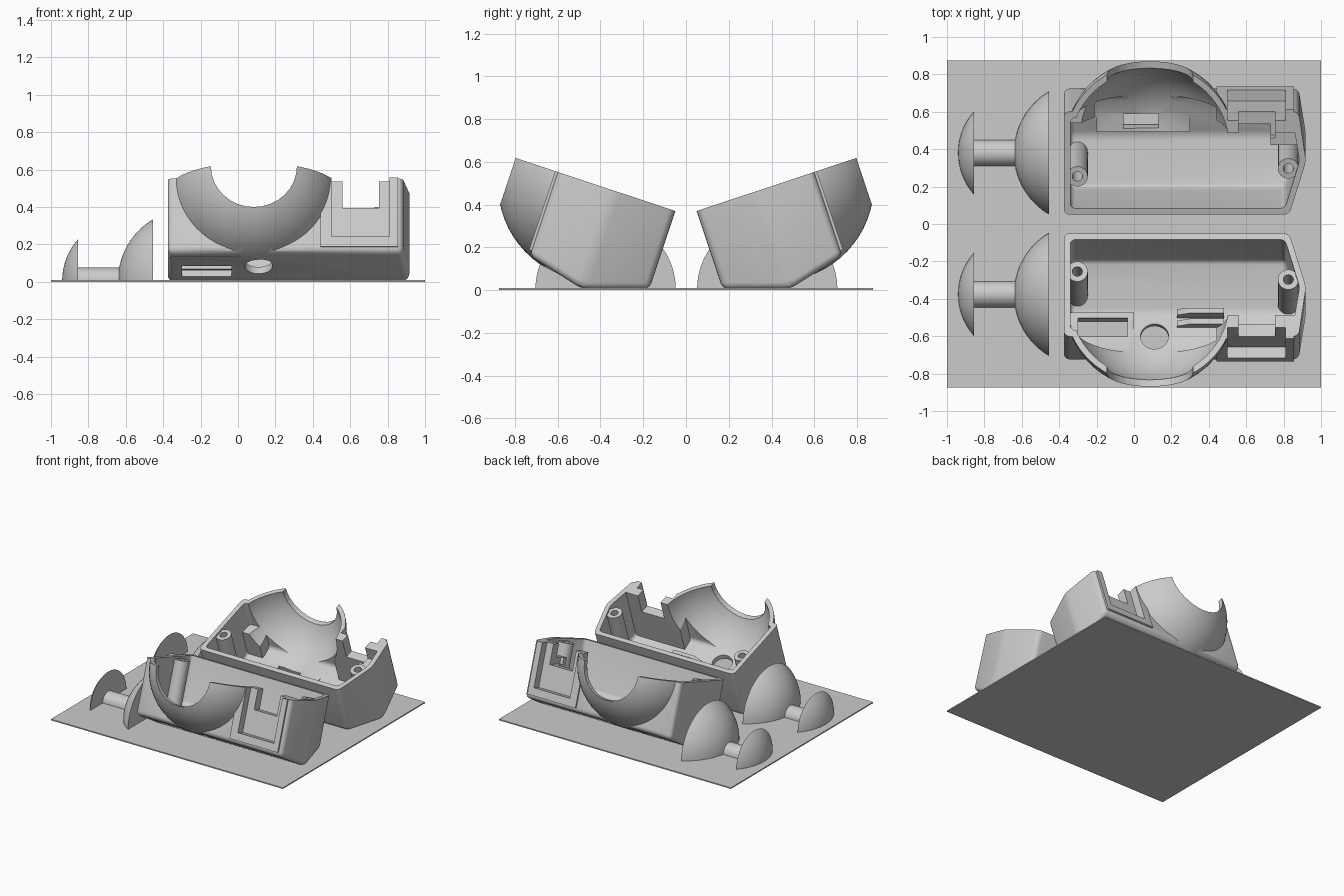
import bpy, bmesh, math
from mathutils import Matrix, Vector

if "Cube" in bpy.data.objects:
    bpy.data.objects.remove(bpy.data.objects["Cube"], do_unlink=True)

grey = bpy.data.materials.new("plain_grey")
grey.use_nodes = True
grey.diffuse_color = (0.6, 0.6, 0.6, 1)
grey.node_tree.nodes["Principled BSDF"].inputs["Base Color"].default_value = (0.6, 0.6, 0.6, 1)


def face_outward(bm):
    """Make every face of a closed solid point outward."""
    bm.normal_update()
    bmesh.ops.recalc_face_normals(bm, faces=bm.faces)
    if bm.calc_volume(signed=True) < 0:
        bmesh.ops.reverse_faces(bm, faces=bm.faces)


def finish(bm, name):
    face_outward(bm)
    mesh = bpy.data.meshes.new(name)
    bm.to_mesh(mesh)
    bm.free()
    mesh.materials.append(grey)
    obj = bpy.data.objects.new(name, mesh)
    bpy.context.collection.objects.link(obj)
    return obj


def block(x, y, z, name="block"):
    """Box from three (low, high) ranges."""
    bm = bmesh.new()
    bmesh.ops.create_cube(bm, size=1)
    for v in bm.verts:
        v.co = [r[0] if c < 0 else r[1] for c, r in zip(v.co, (x, y, z))]
    return finish(bm, name)


def rod(x, y, z, radius):
    """Upright cylinder over a z range."""
    bm = bmesh.new()
    bmesh.ops.create_cone(bm, cap_ends=True, segments=32, radius1=radius, radius2=radius,
                          depth=z[1] - z[0],
                          matrix=Matrix.Translation((x, y, sum(z) / 2)))
    return finish(bm, "rod")


def split(bm, point, normal):
    """Remove everything on the normal's side and return the cut edges."""
    result = bmesh.ops.bisect_plane(bm, geom=bm.verts[:] + bm.edges[:] + bm.faces[:],
                                    plane_co=point, plane_no=normal, clear_outer=True)
    return [e for e in result["geom_cut"] if isinstance(e, bmesh.types.BMEdge)]


def ball(radius):
    """Socket ball, cut flat on the side that stays inside the tub."""
    bm = bmesh.new()
    turn = Matrix.Rotation(math.pi / 2, 4, "X") @ Matrix.Rotation(math.pi / 64, 4, "Z")
    bmesh.ops.create_uvsphere(bm, u_segments=64, v_segments=32, radius=radius,
                              matrix=Matrix.Translation(BALL) @ turn)
    bmesh.ops.holes_fill(bm, edges=split(bm, (0, 0.17, 0), (0, -1, 0)), sides=0)
    return finish(bm, "ball")


def measure(mesh):
    """Signed volume and number of open edges."""
    bm = bmesh.new()
    bm.from_mesh(mesh)
    result = bm.calc_volume(signed=True), sum(not e.is_manifold for e in bm.edges)
    bm.free()
    return result


def combine(obj, tool, operation, sign):
    """Boolean that keeps the cleanest solver result of plausible volume."""
    mod = obj.modifiers.new("combine", "BOOLEAN")
    mod.operation, mod.object = operation, tool
    before, limit = measure(obj.data)[0], measure(tool.data)[0] * 1.01
    found = []
    for solver in ("MANIFOLD", "EXACT", "FLOAT"):
        mod.solver = solver
        bpy.context.view_layer.update()
        graph = bpy.context.evaluated_depsgraph_get()
        mesh = bpy.data.meshes.new_from_object(obj.evaluated_get(graph))
        volume, gaps = measure(mesh)
        if 1e-7 < sign * (volume - before) < limit:
            found.append((gaps, mesh))
    obj.modifiers.remove(mod)
    if found:
        obj.data = min(found, key=lambda item: item[0])[1]
    bpy.data.objects.remove(tool, do_unlink=True)


def add(obj, tool):
    combine(obj, tool, "UNION", 1)


def cut(obj, tool):
    combine(obj, tool, "DIFFERENCE", -1)


def smooth(obj):
    bpy.ops.object.select_all(action="DESELECT")
    obj.select_set(True)
    bpy.context.view_layer.objects.active = obj
    bpy.ops.object.shade_smooth_by_angle(angle=math.radians(30))


def tub(outline, floor, top, radius, name):
    """Five-sided tub with a ridged floor and rounded edges below the rim."""
    bm = bmesh.new()
    t = [bm.verts.new((x, y, top)) for x, y in outline]
    b = [bm.verts.new((x, y, f)) for (x, y), f in zip(outline, floor)]
    ridge = bm.verts.new((outline[0][0], outline[2][1], floor[2]))
    bm.faces.new(t)
    for i in range(4):
        bm.faces.new((t[i], t[i + 1], b[i + 1], b[i]))
    bm.faces.new((t[4], t[0], b[0], ridge, b[4]))
    bm.faces.new((b[0], b[1], b[2], ridge))
    bm.faces.new((ridge, b[2], b[3], b[4]))
    face_outward(bm)
    edges = [e for e in bm.edges if min(v.co.z for v in e.verts) < top - 0.01]
    bmesh.ops.bevel(bm, geom=edges, offset=radius, segments=4, profile=0.5, affect="EDGES")
    return finish(bm, name)


# Housing space: x along the bed, y across the rim, z square to the rim plane
BALL = Vector((0.085, 0.395, 0))
PLACE = Matrix.Translation((0, 0.05, 0.37)) @ Matrix.Rotation(math.radians(18.4), 4, "X")


def housing(name, pads, window, front):
    shell = tub([(-0.375, 0), (0.83, 0), (0.92, 0.3), (0.88, 0.58), (-0.375, 0.58)],
                [-0.385, -0.385, -0.483, -0.414, -0.414], 0.06, 0.03, name)
    add(shell, ball(0.455))
    cut(shell, tub([(-0.34, 0.035), (0.807, 0.035), (0.885, 0.3), (0.847, 0.545), (-0.34, 0.545)],
                   [-0.35, -0.35, -0.448, -0.379, -0.379], 0.15, 0.025, "cavity"))
    # Raised pads and the thick connector panel
    for pad in pads:
        add(shell, block(*pad))
    add(shell, block((0.44, 0.862), (0.46, 0.56), (-0.405, 0.07)))
    add(shell, block((0.44, 0.855), (0.55, 0.592), (-0.387, 0.08)))
    cut(shell, ball(0.422))
    # Connector recess and notch
    cut(shell, block((0.5, 0.81), (0.53, 0.7), (-0.33, 0.2)))
    cut(shell, block((0.56, 0.755), (0.4, 0.75), (-0.15, 0.25)))
    # Screw posts with blind holes
    for x, y in ((-0.303, 0.21), (0.825, 0.255)):
        add(shell, rod(x, y, (-0.435, -0.015), 0.056))
        cut(shell, rod(x, y, (-0.25, 0.1), 0.027))
    # Floor openings
    cut(shell, block(*window))
    if front:
        cut(shell, rod(0.11, 0.443, (-0.6, -0.36), 0.075))
    # Round mouth of the ball socket
    mouth = rod(0, 0, (0.6, 1.1), 0.23)
    mouth.data.transform(Matrix.Translation((BALL.x, 0, 0)) @ Matrix.Rotation(-math.pi / 2, 4, "X"))
    cut(shell, mouth)
    # Flat rim, then tilt onto the bed
    bm = bmesh.new()
    bm.from_mesh(shell.data)
    bmesh.ops.remove_doubles(bm, verts=bm.verts, dist=1e-5)
    bmesh.ops.triangle_fill(bm, edges=split(bm, (0, 0, 0), (0, 0, 1)),
                            use_beauty=True, normal=(0, 0, 1))
    bm.transform(Matrix.Scale(-1 if front else 1, 4, (0, 1, 0)) @ PLACE)
    face_outward(bm)
    bm.to_mesh(shell.data)
    bm.free()
    smooth(shell)


housing("front_housing",
        [((-0.36, 0.0), (0.31, 0.53), (-0.43, -0.408)),
         ((0.23, 0.48), (0.3, 0.33), (-0.46, -0.36)),
         ((0.23, 0.48), (0.36, 0.39), (-0.45, -0.36))],
        ((-0.3, -0.035), (0.34, 0.445), (-0.6, -0.36)), True)
housing("rear_housing",
        [((-0.2, 0.3), (0.33, 0.45), (-0.44, -0.41)),
         ((-0.36, -0.21), (0.45, 0.56), (-0.4, -0.2)),
         ((0.73, 0.872), (0.36, 0.48), (-0.43, -0.1))],
        ((-0.055, 0.13), (0.35, 0.43), (-0.6, -0.36)), False)


def cap(apex, face, radius, start=0.0, steps=14):
    """Arc of (x, r) points from the apex side to the rim of a domed cap."""
    h = face - apex
    big = (radius ** 2 + h ** 2) / (2 * h)
    a0, a1 = math.asin(start / big), math.asin(radius / big)
    angles = [a0 + (a1 - a0) * i / steps for i in range(steps + 1)]
    return [(apex + big * (1 - math.cos(a)), big * math.sin(a)) for a in angles]


def half_plunger(name, y):
    """Two domes joined by a shaft, halved lengthwise and lying on the bed."""
    profile = cap(-0.94, -0.855, 0.222) + [(-0.855, 0.07)]
    profile += cap(-0.642, -0.455, 0.328, start=0.07) + [(-0.455, 0)]
    bm = bmesh.new()
    verts = [bm.verts.new((x, -r, 0)) for x, r in profile]
    edges = [bm.edges.new(pair) for pair in zip(verts, verts[1:])]
    bmesh.ops.spin(bm, geom=verts + edges, cent=(0, 0, 0), axis=(-1, 0, 0),
                   angle=math.pi, steps=40)
    bmesh.ops.remove_doubles(bm, verts=bm.verts, dist=0.0001)
    bmesh.ops.holes_fill(bm, edges=[e for e in bm.edges if e.is_boundary], sides=0)
    for v in bm.verts:
        v.co.z = abs(v.co.z)
    bmesh.ops.translate(bm, verts=bm.verts, vec=(0, y, 0.006))
    smooth(finish(bm, name))


half_plunger("front_plunger", -0.376)
half_plunger("rear_plunger", 0.38)

# Thin bed under everything
block((-1, 1), (-0.875, 0.875), (0, 0.009), "bed")
